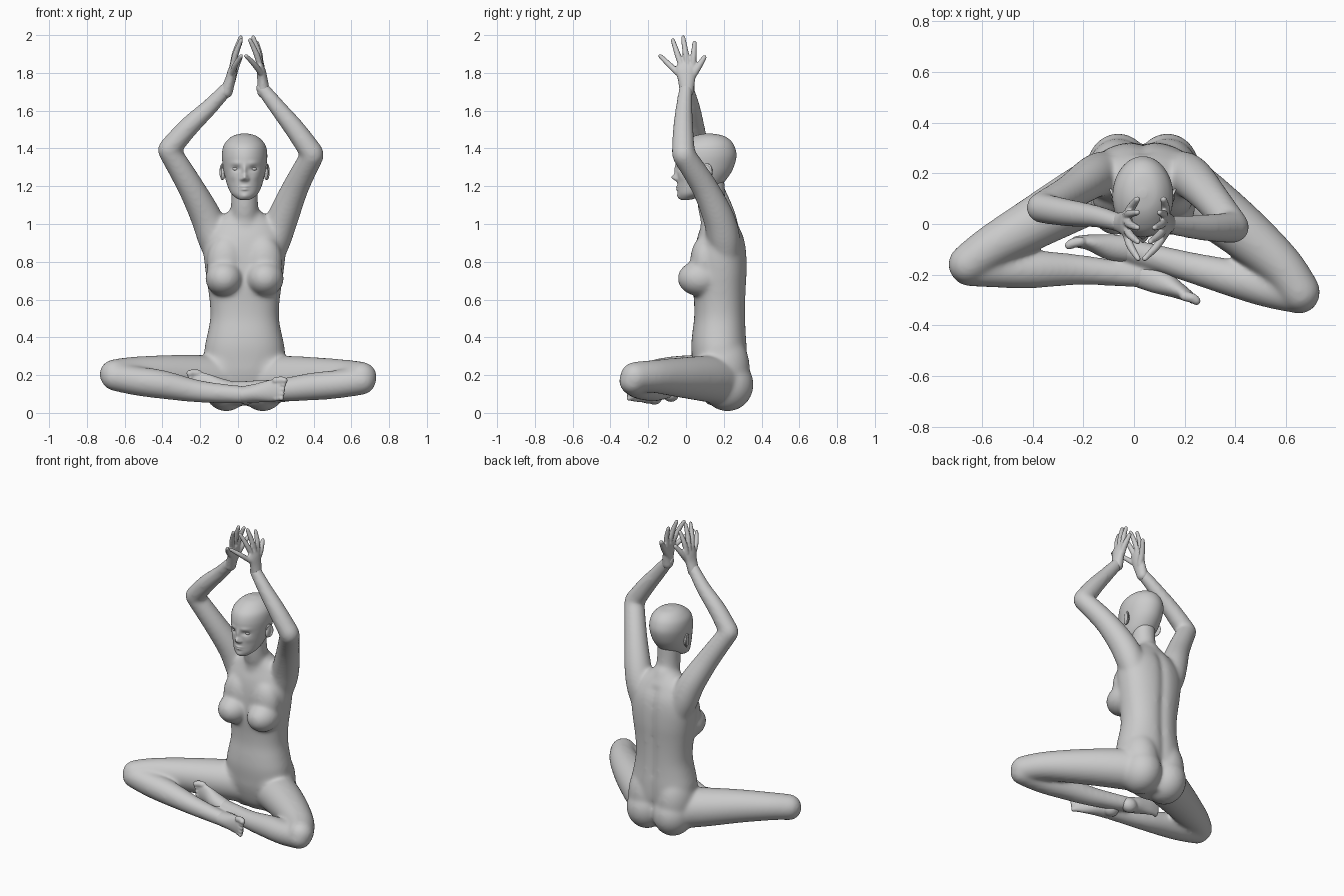
import bpy, bmesh, math
from mathutils import Vector, Matrix

CX = 0.035  # midline of torso and head


def catmull(pts, k):
    out, n = [], len(pts)
    for i in range(n - 1):
        p0, p1, p2, p3 = pts[max(i - 1, 0)], pts[i], pts[i + 1], pts[min(i + 2, n - 1)]
        for j in range(k):
            t = j / k
            out.append(tuple(0.5 * (2 * b + (c - a) * t + (2 * a - 5 * b + 4 * c - d) * t * t
                                    + (3 * b - a - 3 * c + d) * t ** 3)
                             for a, b, c, d in zip(p0, p1, p2, p3)))
    return out + [tuple(pts[-1])]


def loft(bm, rings):
    vs = [[bm.verts.new(p) for p in r] for r in rings]
    n = len(vs[0])
    for a, b in zip(vs, vs[1:]):
        for i in range(n):
            bm.faces.new((a[i], a[(i + 1) % n], b[(i + 1) % n], b[i]))
    bm.faces.new(vs[0][::-1])
    bm.faces.new(vs[-1])


def tube(bm, pts, ref=(0, 0, 1), n=24, k=5):
    """Round-ended limb; points are x, y, z, radius across [, radius along ref]."""
    pts = catmull([p if len(p) == 5 else (*p, p[3]) for p in pts], k)
    ref, rings = Vector(ref), []
    last = len(pts) - 1
    for i, p in enumerate(pts):
        t = (Vector(pts[min(i + 1, last)][:3]) - Vector(pts[max(i - 1, 0)][:3])).normalized()
        s = t.cross(ref).normalized()
        u = s.cross(t)
        steps = [(0, 1)]
        cap = [(math.sin(q), math.cos(q)) for q in (0.4, 0.8, 1.15, 1.45)]
        if i == 0:
            steps = [(-o, c) for o, c in cap[::-1]] + steps
        if i == last:
            steps = steps + cap
        for o, c in steps:
            ctr = Vector(p[:3]) + t * o * min(p[3], p[4])
            rings.append([ctr + s * p[3] * c * math.cos(a) + u * p[4] * c * math.sin(a)
                          for a in (2 * math.pi * j / n for j in range(n))])
    loft(bm, rings)


def slices(bm, rows, n, k, power=1.0):
    """Stack of horizontal ovals; rows are z, half width, front y, back y."""
    rings = []
    for z, w, f, b in catmull(rows, k):
        ring = []
        for j in range(n):
            a = 2 * math.pi * j / n
            c, s = math.cos(a), math.sin(a)
            ring.append(Vector((CX + w * math.copysign(abs(c) ** power, c),
                                (f + b) / 2 + (b - f) / 2 * math.copysign(abs(s) ** power, s), z)))
        rings.append(ring)
    loft(bm, rings)


def ball(bm, c, r, rot=0.0, axis='X'):
    m = Matrix.Translation(c) @ Matrix.Rotation(rot, 4, axis) @ Matrix.Diagonal((*r, 1))
    bmesh.ops.create_uvsphere(bm, u_segments=32, v_segments=20, radius=1, matrix=m)


def finish(name, bm, voxel=None, smooth=8):
    bmesh.ops.recalc_face_normals(bm, faces=bm.faces)
    me = bpy.data.meshes.new(name)
    bm.to_mesh(me)
    bm.free()
    me.polygons.foreach_set("use_smooth", [True] * len(me.polygons))
    ob = bpy.data.objects.new(name, me)
    bpy.context.collection.objects.link(ob)
    if voxel:
        r = ob.modifiers.new("merge", 'REMESH')
        r.mode, r.voxel_size, r.use_smooth_shade = 'VOXEL', voxel, True
        s = ob.modifiers.new("soften", 'SMOOTH')
        s.factor, s.iterations = 0.5, smooth


# Torso with spine groove
body = bmesh.new()
slices(body, [(0.04, .09, .12, .26), (.10, .16, .07, .29), (.2, .2, .04, .315), (.27, .215, .033, .325),
              (.35, .211, .028, .325), (.42, .196, .033, .32), (.5, .182, .043, .317), (.58, .184, .043, .317),
              (.66, .194, .037, .32), (.75, .207, .038, .325), (.85, .217, .045, .322), (.93, .207, .06, .308),
              (1.0, .17, .085, .276), (1.045, .115, .095, .25), (1.085, .065, .095, .225)], 64, 4, 0.88)
for v in body.verts:
    if v.co.y > 0.22 and 0.2 < v.co.z < 1.0:
        v.co.y -= 0.016 * math.exp(-((v.co.x - CX) / 0.025) ** 2)

# Neck, buttocks, hips, breasts
tube(body, [(CX, .175, .98, .1, .1), (CX, .16, 1.04, .083, .088), (CX, .137, 1.1, .072, .076),
            (CX, .127, 1.24, .072, .077)], ref=(0, 1, 0))
for s in (-1, 1):
    ball(body, (CX + s * .097, .22, .15), (.125, .138, .142))
    ball(body, (CX + s * .1, .19, .235), (.125, .148, .2))
    ball(body, (CX + s * .108, .075, .712), (.1, .12, .095))
    ball(body, (CX + s * .1, .1, .8), (.1, .078, .14))

# Arms: upper arm, forearm
upper_arms = ([(-.09, .21, .8, .07), (-.125, .2, .92, .087), (-.17, .18, 1.04, .083), (-.253, .125, 1.2, .07), (-.366, .065, 1.39, .06)],
              [(.16, .21, .8, .07), (.195, .2, .92, .087), (.24, .17, 1.04, .083), (.308, .095, 1.2, .07), (.394, -.012, 1.365, .062)])
forearms = ([(-.365, .063, 1.395, .06), (-.265, .045, 1.51, .055), (-.15, .03, 1.62, .045), (-.055, .005, 1.72, .037)],
            [(.392, -.014, 1.375, .062), (.303, -.015, 1.5, .055), (.207, -.01, 1.62, .045), (.128, 0, 1.72, .037)])
# Legs: thigh, shin, foot lying on its outer edge
thighs = ([(-.09, .17, .175, .128), (-.22, .1, .187, .12), (-.4, 0, .203, .103), (-.56, -.09, .21, .087), (-.655, -.158, .205, .079)],
          [(.16, .17, .175, .128), (.28, .085, .182, .12), (.44, -.04, .188, .105), (.58, -.165, .193, .088), (.655, -.268, .19, .081)])
shins = ([(-.652, -.172, .19, .074), (-.53, -.175, .168, .077), (-.4, -.178, .15, .076), (-.2, -.182, .113, .059), (.04, -.207, .095, .046)],
         [(.655, -.28, .17, .075), (.53, -.255, .152, .075), (.4, -.217, .14, .074), (.2, -.165, .12, .059), (-.04, -.097, .122, .046)])
feet = ([(.03, -.2, .095, .054, .046), (.1, -.225, .105, .052, .05), (.17, -.26, .116, .034, .058), (.215, -.285, .122, .023, .06)],
        [(-.03, -.1, .12, .052, .046), (-.1, -.09, .135, .05, .05), (-.175, -.073, .152, .032, .058), (-.225, -.07, .16, .023, .06)])
for part in upper_arms + forearms:
    tube(body, part, ref=(0, 1, 0))
for part in thighs + shins:
    tube(body, part)
finish("body", body, 0.009, 26)

# Feet with toes, the large toe uppermost
for name, foot, heel, d, dy in (("right_foot", feet[0], (.045, -.168, .09), 1, -.018),
                                ("left_foot", feet[1], (-.03, -.08, .105), -1, -.014)):
    bm = bmesh.new()
    tube(bm, foot)
    ball(bm, heel, (.052, .045, .047))
    x, y, z = foot[-1][:3]
    for i in range(5):
        r = .02 if i == 4 else .0145
        zz = z - .045 + i * .0235
        reach = .015 + .004 * i
        tube(bm, [(x - d * .015, y, zz, r), (x + d * reach * .5, y + dy * .4, zz + .002, r),
                  (x + d * reach, y + dy, zz, r * .9)], n=14, k=3)
    finish(name, bm, 0.006, 5)

# Hands: palm and spread fingers (base y, base z, tip y, tip z, radius)
fingers = [(.02, 1.76, .097, 1.882, .0185), (.036, 1.825, .045, 1.96, .016), (.01, 1.83, -.015, 1.987, .0165),
           (-.02, 1.825, -.07, 1.973, .016), (-.044, 1.80, -.137, 1.89, .0155)]
palms = ([(-.062, .008, 1.7, .034, .037), (-.042, .003, 1.76, .028, .045), (-.03, 0, 1.81, .024, .054), (-.022, -.003, 1.84, .018, .05)],
         [(.135, .003, 1.7, .034, .037), (.13, .003, 1.76, .028, .045), (.123, 0, 1.81, .024, .054), (.116, -.003, 1.84, .018, .05)])
for name, palm, base, tip, slope in (("right_hand", palms[0], -.03, .014, -.02), ("left_hand", palms[1], .12, .086, .32)):
    bm = bmesh.new()
    tube(bm, palm, ref=(0, 1, 0))
    for y0, z0, y1, z1, r in fingers:
        a = Vector((base, y0, z0))
        b = Vector((tip + slope * y1, y1, z1))
        mid = a.lerp(b, .5) + Vector((-.006 if base < 0 else .006, 0, 0))
        tube(bm, [(*a, r), (*mid, r), (*b, r * .72)], ref=(1, 0, 0), n=14, k=4)
    finish(name, bm, 0.0055, 5)

# Head: stacked ovals with sculpted facial bumps (side offset, z, size x, size z, depth)
head = bmesh.new()
slices(head, [(1.127, .02, -.022, .012), (1.135, .04, -.035, .05), (1.16, .07, -.043, .115), (1.20, .09, -.045, .18),
              (1.25, .104, -.046, .224), (1.30, .114, -.05, .252), (1.36, .12, -.05, .267), (1.41, .113, -.033, .257),
              (1.445, .09, .005, .233), (1.468, .058, .05, .195), (1.479, .015, .105, .135)], 128, 10)
bumps = [(0, 1.285, .012, .03, -.012), (0, 1.246, .016, .017, -.028), (.016, 1.237, .009, .009, -.009),
         (.045, 1.292, .022, .013, .012), (.045, 1.322, .028, .012, -.005), (.062, 1.25, .024, .022, -.005),
         (0, 1.197, .022, .006, -.008), (0, 1.183, .018, .006, -.008), (0, 1.147, .022, .014, -.006)]
for v in head.verts:
    if v.co.y < 0.06:
        x, z = abs(v.co.x - CX), v.co.z
        v.co.y += sum(d * math.exp(-((x - bx) / sx) ** 2 - ((z - bz) / sz) ** 2) for bx, bz, sx, sz, d in bumps)
finish("head", head)

# Eyes and ears
for side, s in (("right", -1), ("left", 1)):
    bm = bmesh.new()
    ball(bm, (CX + s * .045, -.012, 1.292), (.021, .018, .013))
    finish(side + "_eye", bm)
    bm = bmesh.new()
    ball(bm, (CX + s * .114, .108, 1.272), (.012, .024, .04), -.15)
    rim = [(CX + s * (.116 + .012 * max(0, math.sin(t))), .11 + .026 * math.sin(t), 1.276 + .04 * math.cos(t), .006)
           for t in (-.9 + i * .55 for i in range(8))]
    tube(bm, rim, ref=(1, 0, 0), n=10, k=3)
    finish(side + "_ear", bm, 0.004, 4)
